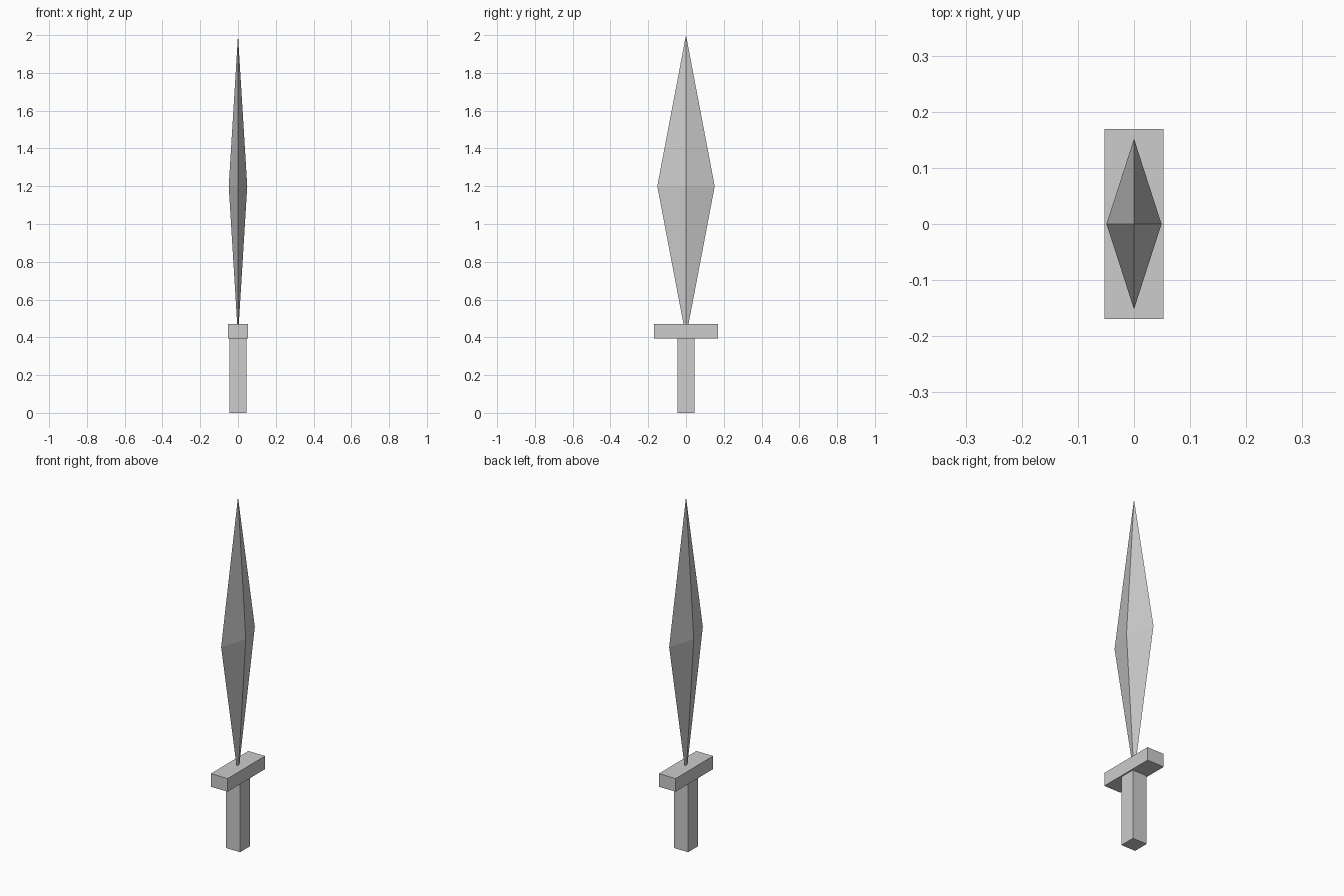
import bpy
import bmesh

cube = bpy.data.objects.get("Cube")
if cube:
    bpy.data.objects.remove(cube, do_unlink=True)

# Single plain grey for every part
grey = bpy.data.materials.new("light_grey")
grey.use_nodes = True
colour = (0.604, 0.604, 0.604, 1)
grey.diffuse_color = colour
grey.node_tree.nodes["Principled BSDF"].inputs["Base Color"].default_value = colour


def add_part(name, bm):
    bmesh.ops.recalc_face_normals(bm, faces=bm.faces)
    mesh = bpy.data.meshes.new(name)
    bm.to_mesh(mesh)
    bm.free()
    mesh.materials.append(grey)
    part = bpy.data.objects.new(name, mesh)
    bpy.context.collection.objects.link(part)


def add_box(name, half_x, half_y, bottom, top):
    bm = bmesh.new()
    bmesh.ops.create_cube(bm, size=2)
    for v in bm.verts:
        v.co.x *= half_x
        v.co.y *= half_y
        v.co.z = top if v.co.z > 0 else bottom
    add_part(name, bm)


def add_diamond(name, half_x, half_y, bottom, middle, top):
    bm = bmesh.new()
    ring = [bm.verts.new(p) for p in (
        (half_x, 0, middle), (0, half_y, middle),
        (-half_x, 0, middle), (0, -half_y, middle))]
    for z in (bottom, top):
        tip = bm.verts.new((0, 0, z))
        for i in range(4):
            bm.faces.new((ring[i], ring[(i + 1) % 4], tip))
    add_part(name, bm)


# Square grip, crosswise guard, and a blade whose lower tip sits in the guard
add_box("grip", 0.045, 0.045, 0, 0.4)
add_box("guard", 0.053, 0.169, 0.395, 0.47)
add_diamond("blade", 0.049, 0.152, 0.4, 1.2, 2)
